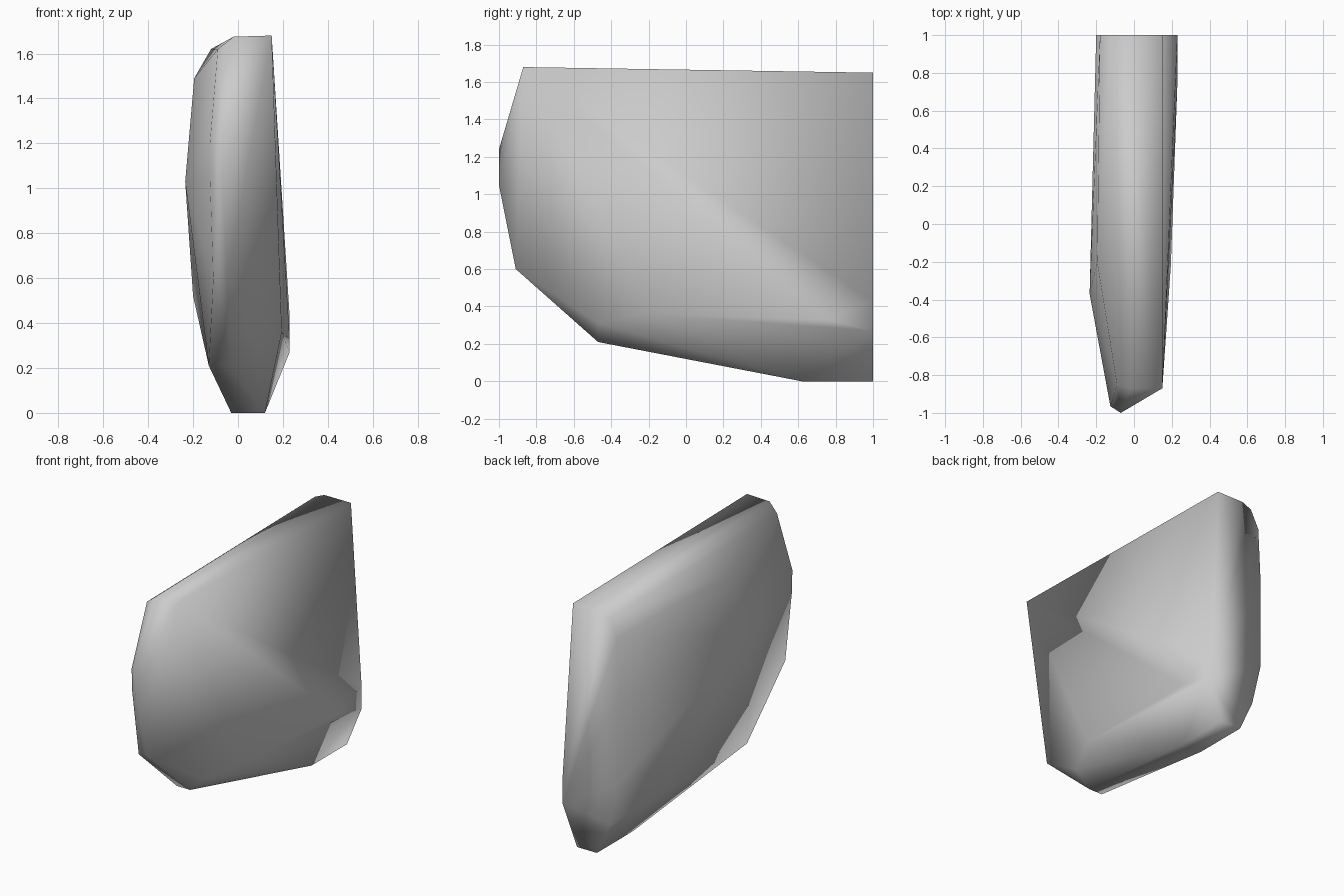
import bpy, bmesh

# Outlines (y, z pairs or x, z pairs) that bound the faceted slab
rear_outline = [(-0.03, 0), (0.12, 0), (0.23, 0.27), (0.23, 0.43), (0.15, 1.65), (-0.05, 1.65),
                (-0.12, 1.62), (-0.18, 1.5), (-0.2, 1.1), (-0.2, 0.52), (-0.13, 0.22)]
points = [(x, 1.0, z) for x, z in rear_outline]

# Blunt front edge and top front corner
points += [(-0.07, -1, 1.24), (-0.07, -1, 1.05), (-0.125, -0.965, 1.2), (-0.125, -0.96, 1.05),
           (-0.11, -0.91, 0.6), (-0.05, -0.91, 0.6),
           (0.15, -0.87, 1.68), (-0.02, -0.87, 1.675), (-0.09, -0.85, 1.62)]

# Broad left side
points += [(-0.235, -0.37, 1.03), (-0.195, -0.2, 1.49)]

# Lower right side and keel
points += [(0.195, -0.22, 0.36), (0.23, 0.75, 0.33), (0.08, -0.47, 0.31),
           (-0.13, -0.47, 0.21), (-0.03, -0.47, 0.21), (-0.03, 0.62, 0), (0.12, 0.62, 0)]

# Skin the slab as a closed hull
bm = bmesh.new()
for p in points:
    bm.verts.new(p)
hull = bmesh.ops.convex_hull(bm, input=bm.verts[:])
loose = [v for v in bm.verts if not v.link_faces]
bmesh.ops.delete(bm, geom=loose, context='VERTS')
bmesh.ops.recalc_face_normals(bm, faces=bm.faces[:])
for f in bm.faces:
    f.smooth = True

mesh = bpy.data.meshes.new("faceted_slab")
bm.to_mesh(mesh)
bm.free()
slab = bpy.data.objects.new("faceted_slab", mesh)
bpy.context.collection.objects.link(slab)
